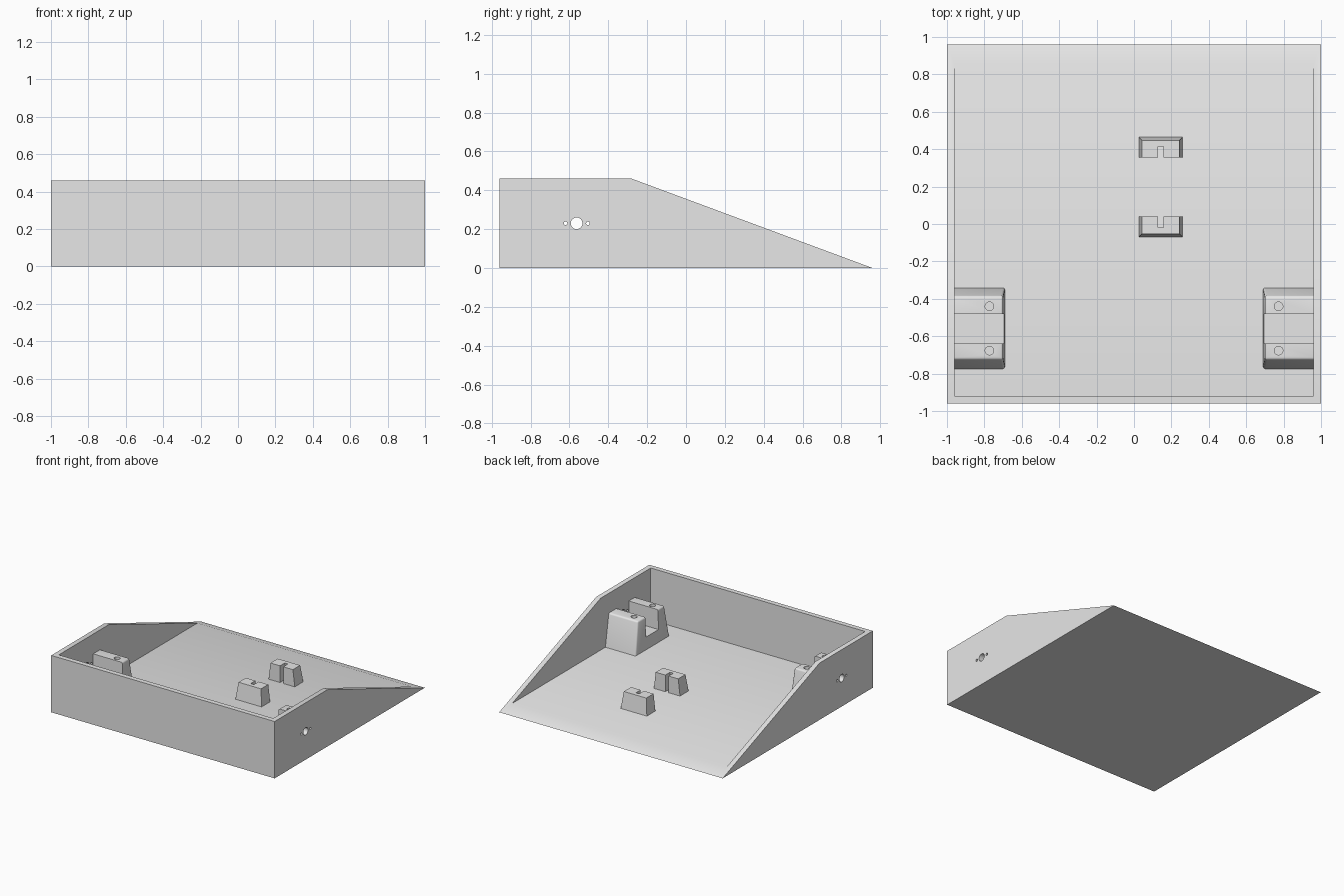
import bpy, bmesh, math
from mathutils import Matrix, Vector

if "Cube" in bpy.data.objects:
    bpy.data.objects.remove(bpy.data.objects["Cube"])

grey = bpy.data.materials.new("plain_grey")
grey.diffuse_color = (0.8, 0.8, 0.8, 1)
grey.use_nodes = True
grey.node_tree.nodes["Principled BSDF"].inputs["Base Color"].default_value = grey.diffuse_color


def make(name, bm):
    bmesh.ops.recalc_face_normals(bm, faces=bm.faces)
    me = bpy.data.meshes.new(name)
    bm.to_mesh(me)
    bm.free()
    me.materials.append(grey)
    ob = bpy.data.objects.new(name, me)
    bpy.context.collection.objects.link(ob)
    return ob


def frustum(x0, x1, y0, y1, z0, z1, top=None):
    """Box whose top rectangle may differ from its base."""
    tx0, tx1, ty0, ty1 = top or (x0, x1, y0, y1)
    bm = bmesh.new()
    lo = [bm.verts.new(p) for p in ((x0, y0, z0), (x1, y0, z0), (x1, y1, z0), (x0, y1, z0))]
    hi = [bm.verts.new(p) for p in ((tx0, ty0, z1), (tx1, ty0, z1), (tx1, ty1, z1), (tx0, ty1, z1))]
    bm.faces.new(lo[::-1])
    bm.faces.new(hi)
    for i in range(4):
        j = (i + 1) % 4
        bm.faces.new((lo[i], lo[j], hi[j], hi[i]))
    return bm


def rod(center, radius, depth, along_x=False):
    bm = bmesh.new()
    m = Matrix.Translation(Vector(center))
    if along_x:
        m = m @ Matrix.Rotation(math.pi / 2, 4, 'Y')
    bmesh.ops.create_cone(bm, cap_ends=True, segments=32, radius1=radius,
                          radius2=radius, depth=depth, matrix=m)
    return bm


def cut(ob, bm):
    cutter = make("cutter", bm)
    cutter.hide_render = True
    mod = ob.modifiers.new("cut", 'BOOLEAN')
    mod.operation = 'DIFFERENCE'
    mod.solver = 'EXACT'
    mod.object = cutter
    bpy.context.view_layer.objects.active = ob
    bpy.ops.object.modifier_apply(modifier=mod.name)
    bpy.data.objects.remove(cutter, do_unlink=True)


def smooth(ob):
    bpy.ops.object.select_all(action='DESELECT')
    ob.select_set(True)
    bpy.context.view_layer.objects.active = ob
    bpy.ops.object.shade_smooth_by_angle(angle=math.radians(30))


# Wedge-shaped tray: side profile extruded across the width
bm = bmesh.new()
profile = [(-0.96, 0), (0.96, 0), (-0.28, 0.46), (-0.96, 0.46)]
side = bm.faces.new([bm.verts.new((-1, y, z)) for y, z in profile])
ext = bmesh.ops.extrude_face_region(bm, geom=[side])
bmesh.ops.translate(bm, vec=(2, 0, 0),
                    verts=[v for v in ext["geom"] if isinstance(v, bmesh.types.BMVert)])
tray = make("tray", bm)
cut(tray, frustum(-0.96, 0.96, -0.92, 1.3, 0.04, 1.0))

# Axle hole and two small screw holes through both side walls
for y, r in ((-0.563, 0.03), (-0.62, 0.009), (-0.505, 0.009)):
    cut(tray, rod((0, y, 0.23), r, 2.4, along_x=True))
smooth(tray)

# Motor mounts against the side walls, with saddle channel and screw holes
for s, label in ((-1, "left"), (1, "right")):
    bm = frustum(0.69, 0.965, -0.775, -0.34, 0.035, 0.30, (0.70, 0.965, -0.725, -0.385))
    edges = [e for e in bm.edges
             if max(v.co.z for v in e.verts) > 0.2 and min(v.co.x for v in e.verts) < 0.8]
    bmesh.ops.bevel(bm, geom=edges, offset=0.012, segments=3, profile=0.5, affect='EDGES')
    bmesh.ops.scale(bm, vec=(s, 1, 1), verts=bm.verts)
    mount = make(label + "_motor_mount", bm)
    cut(mount, frustum(*sorted((s * 0.6, s * 1.1)), -0.64, -0.48, 0.14, 0.5))
    for y in (-0.44, -0.677):
        cut(mount, rod((s * 0.773, y, 0.30), 0.023, 0.3))
    smooth(mount)

# Pair of slotted board brackets facing each other across the floor
for d, label in ((1, "rear"), (-1, "front")):
    mid = 0.1975
    base = sorted((mid + d * 0.1575, mid + d * 0.2675))
    crown = sorted((mid + d * 0.1575, mid + d * 0.25))
    slot = sorted((mid + d * 0.1, mid + d * 0.2175))
    bracket = make(label + "_bracket",
                   frustum(0.025, 0.26, *base, 0.035, 0.175, (0.042, 0.243, *crown)))
    cut(bracket, frustum(0.128, 0.157, *slot, 0.0, 0.4))
